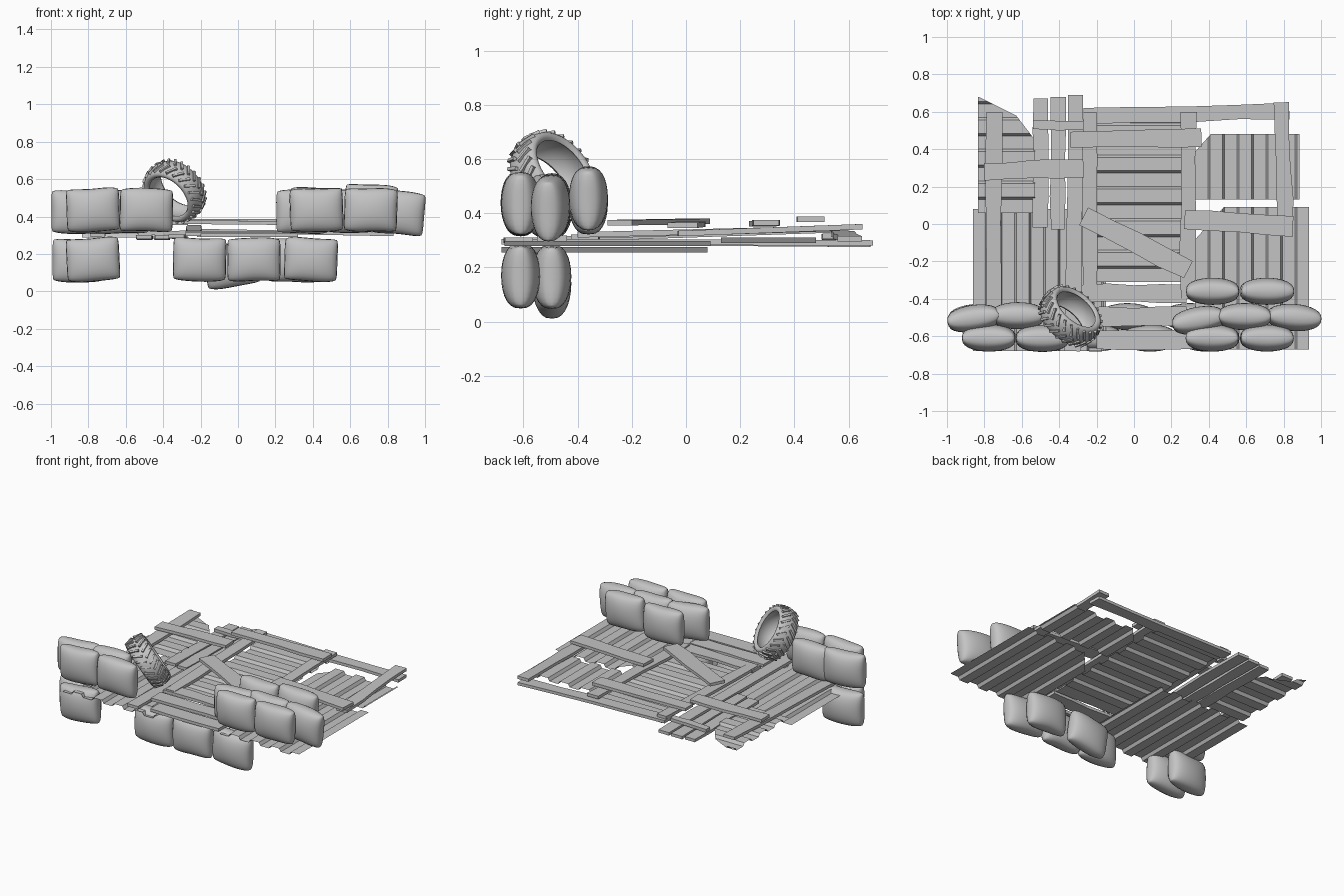
import bpy, bmesh, math, random
from mathutils import Vector, Matrix

random.seed(4)
if "Cube" in bpy.data.objects:
    bpy.data.objects.remove(bpy.data.objects["Cube"])

grey = bpy.data.materials.new("plain grey")
grey.use_nodes = True
grey.diffuse_color = (0.55, 0.55, 0.55, 1)
bsdf = next(n for n in grey.node_tree.nodes if n.type == 'BSDF_PRINCIPLED')
bsdf.inputs["Base Color"].default_value = (0.55, 0.55, 0.55, 1)
bsdf.inputs["Roughness"].default_value = 0.8


def finish(bm, name, smooth=False, closed=True):
    if closed:
        bmesh.ops.recalc_face_normals(bm, faces=bm.faces)
    mesh = bpy.data.meshes.new(name)
    bm.to_mesh(mesh)
    bm.free()
    mesh.materials.append(grey)
    obj = bpy.data.objects.new(name, mesh)
    bpy.context.collection.objects.link(obj)
    if smooth:
        bpy.ops.object.select_all(action='DESELECT')
        obj.select_set(True)
        bpy.context.view_layer.objects.active = obj
        bpy.ops.object.shade_smooth_by_angle(angle=math.radians(50))
    return obj


def plank(name, start, end, width, thick=0.02, steps=4):
    """Rough board between two points, with slightly uneven edges."""
    bm = bmesh.new()
    a, b = Vector(start), Vector(end)
    side = (b - a).cross(Vector((0, 0, 1))).normalized()
    up = Vector((0, 0, thick / 2))
    rings = []
    for i in range(steps + 1):
        c = a.lerp(b, i / steps)
        l, r = (side * (width / 2 + random.uniform(-0.006, 0.006)) for _ in "lr")
        rings.append([bm.verts.new(p) for p in (c + l + up, c - r + up, c - r - up, c + l - up)])
    for p, q in zip(rings, rings[1:]):
        for k in range(4):
            bm.faces.new((p[k], p[(k + 1) % 4], q[(k + 1) % 4], q[k]))
    bm.faces.new(rings[0])
    bm.faces.new(rings[-1])
    return finish(bm, name)


def sheet(name, x0, x1, y0, y1, z, along, pitch, tear=()):
    """Corrugated sheet with ribs along 'x' or 'y'; tear = points along a ripped edge."""
    bm = bmesh.new()
    lo, hi = (x0, x1) if along == 'y' else (y0, y1)
    profile, t = [], lo
    while t < hi:
        for f, h in ((0, 0), (0.42, 0), (0.5, 0.02), (0.92, 0.02)):
            if t + f * pitch < hi:
                profile.append((t + f * pitch, z + h))
        t += pitch
    profile.append((hi, profile[-1][1]))
    rows = []
    for s, h in profile:
        ends = ((s, y0, h), (s, y1, h)) if along == 'y' else ((x1, s, h), (x0, s, h))
        rows.append([bm.verts.new(e) for e in ends])
    for p, q in zip(rows, rows[1:]):
        bm.faces.new((p[0], q[0], q[1], p[1]))
    for start, end in zip(tear, tear[1:]):
        a, b = Vector((*start, 0)), Vector((*end, 0))
        bmesh.ops.bisect_plane(bm, geom=bm.verts[:] + bm.edges[:] + bm.faces[:], plane_co=a,
                               plane_no=Vector((0, 0, 1)).cross(b - a), clear_inner=True)
    return finish(bm, name, closed=False)


def sandbag(name, x, y, z, turn=0, roll=0, n=14):
    """Stuffed pillow standing on its long seam, pinched at the edges."""
    bm = bmesh.new()
    for face in (-1, 1):
        grid = []
        for i in range(n + 1):
            s = (i / n - 0.5) * math.pi
            row = []
            for j in range(n + 1):
                t = (j / n - 0.5) * math.pi
                u, v = math.sin(s), math.sin(t)
                px = 0.146 * u * (1 - 0.03 * math.cos(t) ** 2 - 0.07 * (u * v) ** 4)
                pz = 0.119 * v * (1 - 0.03 * math.cos(s) ** 2 - 0.1 * (u * v) ** 4)
                bulge = max(0, math.cos(s) * math.cos(t)) ** 0.7
                row.append(bm.verts.new((px, face * 0.072 * bulge, pz + 0.003 * math.sin(3 * u + 9 * x))))
            grid.append(row)
        for p, q in zip(grid, grid[1:]):
            for j in range(n):
                bm.faces.new((p[j], p[j + 1], q[j + 1], q[j]))
    bmesh.ops.remove_doubles(bm, verts=bm.verts, dist=0.0005)
    bm.transform(Matrix.Translation((x, y, z)) @ Matrix.Rotation(math.radians(turn), 4, 'Z')
                 @ Matrix.Rotation(math.radians(roll), 4, 'Y'))
    return finish(bm, name, smooth=True)


# Corrugated sheets of the floor
sheet("front_right_sheet", -0.86, -0.15, -0.68, 0.08, 0.255, 'y', 0.155)
sheet("back_right_sheet", -0.835, -0.53, 0.06, 0.68, 0.288, 'x', 0.17,
      ((-0.53, 0.45), (-0.63, 0.58), (-0.83, 0.68)))
sheet("middle_sheet", -0.22, 0.3, -0.31, 0.58, 0.29, 'x', 0.17)
sheet("back_left_sheet", 0.33, 0.885, 0.13, 0.48, 0.29, 'y', 0.155, ((0.41, 0.48), (0.33, 0.39)))
sheet("front_left_sheet", 0.33, 0.935, -0.67, 0.09, 0.278, 'y', 0.155, ((0.48, 0.09), (0.33, -0.08)))

# Boards: start, end, width
boards = {
    "right_long_board": ((-0.75, -0.58, 0.3), (-0.75, 0.6, 0.34), 0.085),
    "right_cross_board": ((-0.8, 0.28, 0.36), (-0.27, 0.3, 0.365), 0.095),
    "short_board_1": ((-0.5, -0.02, 0.29), (-0.5, 0.67, 0.285), 0.08),
    "short_board_2": ((-0.41, -0.03, 0.29), (-0.405, 0.68, 0.285), 0.075),
    "short_board_3": ((-0.33, -0.68, 0.295), (-0.31, 0.69, 0.29), 0.085),
    "short_cross_board": ((-0.54, 0.53, 0.31), (-0.25, 0.53, 0.315), 0.05),
    "back_board": ((-0.27, 0.575, 0.325), (0.83, 0.605, 0.305), 0.085),
    "upper_cross_board": ((-0.34, 0.45, 0.378), (0.36, 0.46, 0.378), 0.09),
    "middle_right_board": ((-0.235, -0.4, 0.315), (-0.235, 0.6, 0.345), 0.075),
    "middle_left_board": ((0.29, -0.4, 0.32), (0.29, 0.6, 0.345), 0.085),
    "left_long_board": ((0.81, -0.03, 0.325), (0.785, 0.65, 0.35), 0.085),
    "left_cross_board": ((0.27, 0.02, 0.36), (0.85, -0.01, 0.355), 0.105),
    "diagonal_board": ((-0.27, 0.04, 0.37), (0.29, -0.245, 0.365), 0.11),
    "front_board_1": ((-0.28, -0.37, 0.312), (0.28, -0.37, 0.312), 0.095),
    "front_board_2": ((-0.28, -0.495, 0.307), (0.28, -0.495, 0.307), 0.1),
    "front_board_3": ((-0.2, -0.62, 0.3), (0.32, -0.62, 0.3), 0.1),
}
for name, (a, b, width) in boards.items():
    plank(name, a, b, width)

# Sandbags: x, y, z, turn, roll
upper = [(-0.857, -0.505, 0.425, 8, 0), (-0.62, -0.49, 0.425, 0, 0),
         (-0.775, -0.61, 0.435, 0, -2), (-0.49, -0.612, 0.435, 0, 1),
         (0.345, -0.515, 0.425, 10, 0), (0.59, -0.495, 0.43, 0, 2), (0.855, -0.5, 0.42, -4, 5),
         (0.42, -0.61, 0.435, 0, -2), (0.71, -0.61, 0.435, 0, 2),
         (0.42, -0.36, 0.44, 0, 0), (0.71, -0.36, 0.455, 0, 4)]
lower = [(-0.775, -0.61, 0.17, 0, -3), (-0.85, -0.5, 0.165, 5, 0), (-0.205, -0.61, 0.17, 0, 1),
         (0.085, -0.61, 0.17, 0, 0), (0.39, -0.61, 0.17, 0, 2),
         (-0.035, -0.495, 0.14, 0, -8), (0.3, -0.495, 0.165, 0, 0)]
for label, bags in (("upper", upper), ("lower", lower)):
    for i, bag in enumerate(bags, 1):
        sandbag(f"{label}_sandbag_{i}", *bag)

# Tyre, lathed around z and then tipped over
axis = Vector((0.56, 0.64, 0.53)).normalized()
pose = Matrix.Translation((-0.34, -0.492, 0.535)) @ axis.to_track_quat('Z', 'Y').to_matrix().to_4x4()
half = [(0.171, 0), (0.167, 0.035), (0.156, 0.06), (0.145, 0.068), (0.13, 0.065), (0.123, 0.055), (0.138, 0.04)]
section = half + [(r, -h) for r, h in reversed(half[1:])]
bm = bmesh.new()
rings = []
for i in range(40):
    a = i * math.tau / 40
    rings.append([bm.verts.new((r * math.cos(a), r * math.sin(a), h)) for r, h in section])
for i, p in enumerate(rings):
    q = rings[(i + 1) % 40]
    for k in range(len(section)):
        m = (k + 1) % len(section)
        bm.faces.new((p[k], q[k], q[m], p[m]))
bm.transform(pose)
finish(bm, "tyre", smooth=True)

# Chevron lugs of the tread
bm = bmesh.new()
for i in range(24):
    for s in (-1, 1):
        turn = Matrix.Rotation((i + 0.25 * s) * math.tau / 24, 4, 'Z')
        place = Matrix.Translation((0.165, 0, s * 0.033)) @ Matrix.Rotation(s * 0.6, 4, 'X') \
            @ Matrix.Rotation(-s * 0.2, 4, 'Y')
        bmesh.ops.create_cube(bm, size=1, matrix=pose @ turn @ place @ Matrix.Diagonal((0.018, 0.013, 0.064, 1)))
finish(bm, "tyre_tread")
